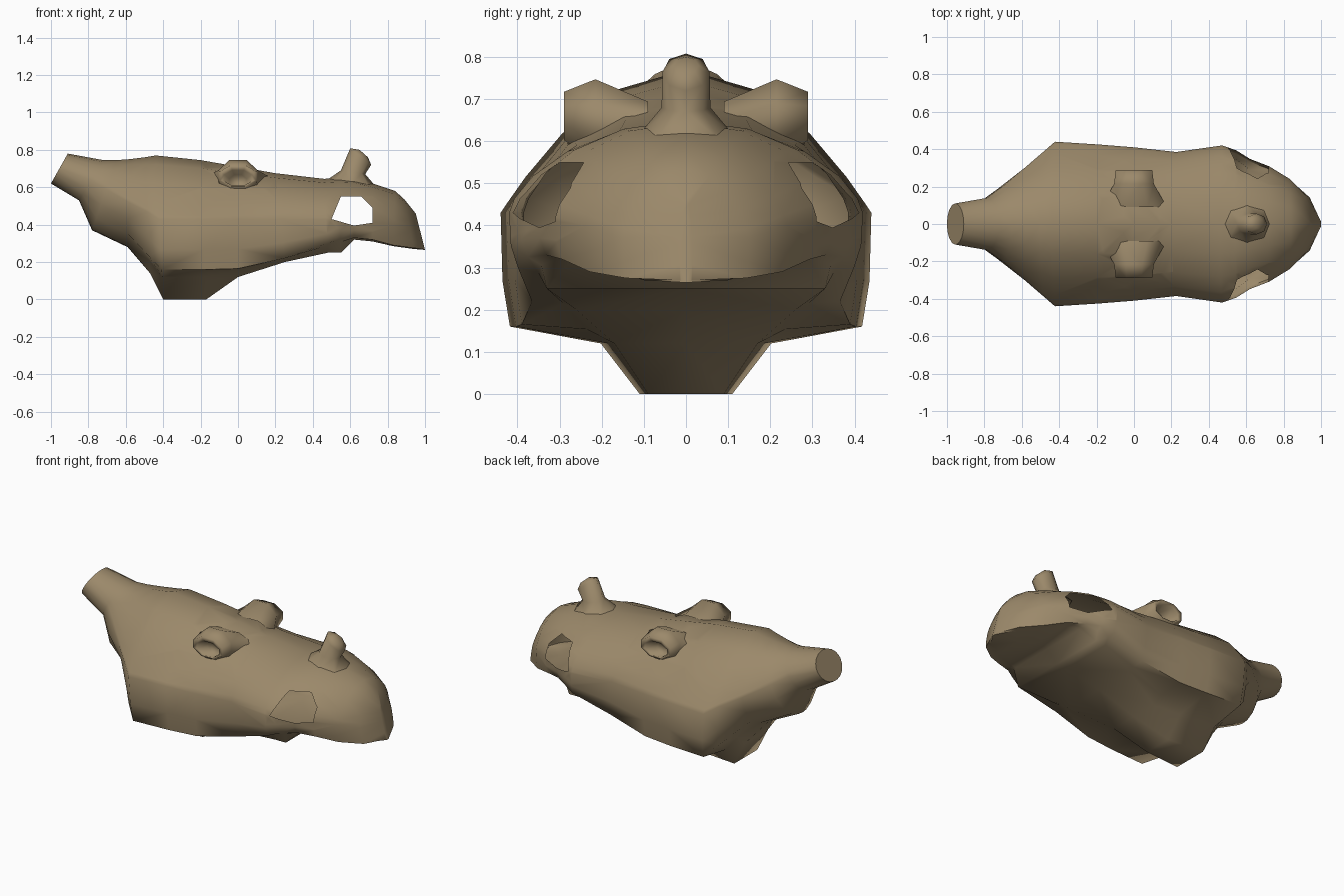
import bpy, bmesh, math
from mathutils import Vector

if "Cube" in bpy.data.objects:
    bpy.data.objects.remove(bpy.data.objects["Cube"])

tan = bpy.data.materials.new("dull tan")
tan.diffuse_color = (0.33, 0.25, 0.145, 1)
tan.use_nodes = True
tan.node_tree.nodes["Principled BSDF"].inputs["Base Color"].default_value = tan.diffuse_color


def skin(loops, caps):
    """Bridge closed loops of points into a bmesh tube."""
    bm = bmesh.new()
    rings = [[bm.verts.new(p) for p in loop] for loop in loops]
    n = len(rings[0])
    for a, b in zip(rings, rings[1:]):
        for i in range(n):
            j = (i + 1) % n
            bm.faces.new((a[i], a[j], b[j], b[i]))
    if 0 in caps:
        bm.faces.new(rings[0])
    if 1 in caps:
        bm.faces.new(rings[-1])
    bmesh.ops.triangulate(bm, faces=bm.faces)
    bmesh.ops.recalc_face_normals(bm, faces=bm.faces)
    return bm


def finish(bm, name, angle=70):
    me = bpy.data.meshes.new(name)
    bm.to_mesh(me)
    bm.free()
    ob = bpy.data.objects.new(name, me)
    bpy.context.collection.objects.link(ob)
    me.materials.append(tan)
    bpy.ops.object.select_all(action='DESELECT')
    ob.select_set(True)
    bpy.context.view_layer.objects.active = ob
    bpy.ops.object.shade_smooth_by_angle(angle=math.radians(angle))
    return ob


def punch(bm, poly):
    """Open a hole in both flanks, outlined by an xz polygon (clockwise)."""
    planes = []
    for (x0, z0), (x1, z1) in zip(poly, poly[1:] + poly[:1]):
        planes.append((Vector((x0, 0, z0)), Vector((z0 - z1, 0, x1 - x0))))
    xs = [p[0] for p in poly]
    zs = [p[1] for p in poly]
    for co, no in planes:
        near = [f for f in bm.faces
                if min(v.co.x for v in f.verts) < max(xs)
                and max(v.co.x for v in f.verts) > min(xs)
                and min(v.co.z for v in f.verts) < max(zs)
                and max(v.co.z for v in f.verts) > min(zs)]
        geom = set(near)
        for f in near:
            geom.update(f.verts)
            geom.update(f.edges)
        bmesh.ops.bisect_plane(bm, geom=list(geom), dist=1e-5,
                               plane_co=co, plane_no=no)
    gone = []
    for f in bm.faces:
        c = f.calc_center_median()
        if abs(c.y) > 0.15 and all((c - co).dot(no) < 0 for co, no in planes):
            gone.append(f)
    bmesh.ops.delete(bm, geom=gone, context='FACES')


def section(xt, zt, xb, zb, w, zm, zl, k, e):
    """Body cross-section: arched back (exponent e), flank, keel below."""
    half = []
    for a in (0, 22, 42, 60, 76, 90):
        c = max(0, math.cos(math.radians(a)))
        half.append((w * math.sin(math.radians(a)), zm + (zt - zm) * c ** e))
    if zl is None:                      # tail: plain rounded underside
        for a in (22, 45, 63, 80, 90):
            half.append((w * max(0, math.cos(math.radians(a))),
                         zm + (zb - zm) * math.sin(math.radians(a))))
    else:
        lo = w * 0.95
        half += [(w * 0.99, zm + (zl - zm) * 0.6), (lo, zl),
                 (lo + (k - lo) * 0.7, zl + (zb - zl) * 0.25), (k, zb), (0, zb)]
    half[-1] = (0, zb)
    pts = half + [(-y, z) for y, z in half[-2:0:-1]]
    return [(xt + (xb - xt) * (zt - z) / (zt - zb), y, z) for y, z in pts]


# body: top x, top z, bottom x, bottom z, half width, widest z, lower edge z, keel, arch
stations = [
    (-.91, .78, -1.0, .62, .11, .70, None, 0, 1),
    (-.72, .745, -.85, .53, .14, .64, None, 0, 1.2),
    (-.65, .745, -.78, .37, .20, .59, None, 0, 1.5),
    (-.58, .75, -.59, .28, .30, .52, None, 0, 1.8),
    (-.50, .76, -.47, .14, .385, .47, .23, .11, 2),
    (-.44, .77, -.40, .00, .44, .43, .16, .11, 2),
    (-.20, .745, -.17, .00, .425, .43, .16, .09, 2),
    (0, .71, 0, .12, .41, .43, .165, .17, 1.7),
    (.20, .675, .25, .20, .385, .43, .22, .26, 1.4),
    (.46, .645, .48, .25, .42, .43, .30, .33, 1.3),
    (.54, .65, .55, .25, .395, .43, .325, .33, 1.3),
    (.62, .645, .62, .32, .35, .43, .33, .27, 1.3),
    (.72, .62, .72, .31, .31, .42, .32, .22, 1.35),
    (.84, .58, .83, .285, .24, .40, .29, .15, 1.4),
    (.89, .535, .94, .27, .15, .37, .275, .10, 1.4),
    (.95, .46, 1.0, .265, .015, .36, .27, .01, 1.4),
]
body = skin([section(*s) for s in stations], (0, 1))

# eye openings
punch(body, [(.50, .43), (.55, .55), (.66, .55), (.72, .49), (.72, .41), (.62, .395)])


def oval(y, cz, rx, rz, n=8):
    return [(rx * math.cos(t), y, cz + rz * math.sin(t))
            for t in (2 * math.pi * (i + 0.5) / n for i in range(n))]


# ear openings, matching the ear recess
punch(body, [(x, z) for x, y, z in reversed(oval(0, .635, .06, .045))])
finish(body, "body")

# ears: raised lips over a hollow, one on each flank
for side, name in ((1, "left_ear"), (-1, "right_ear")):
    loops = [oval(side * y, cz, rx, rz) for y, cz, rx, rz in (
        (.09, .62, .19, .08), (.215, .65, .115, .105), (.29, .66, .105, .062),
        (.285, .65, .08, .045), (.22, .63, .05, .04))]
    finish(skin(loops, (1,)), name, 100)


def leaning(lx, lz, rx, rz, w, n=8):
    """Tilted ring given by its left and right ends in side view."""
    return [((lx + rx) / 2 + (rx - lx) / 2 * math.cos(t), w * math.sin(t),
             (lz + rz) / 2 + (rz - lz) / 2 * math.cos(t))
            for t in (2 * math.pi * i / n for i in range(n))]


# stub horn on the forehead
horn = [leaning(*r) for r in (
    (.47, .635, .74, .60, .11), (.55, .69, .68, .67, .058),
    (.60, .808, .712, .72, .056), (.65, .80, .695, .76, .03))]
finish(skin(horn, (1,)), "horn", 100)
